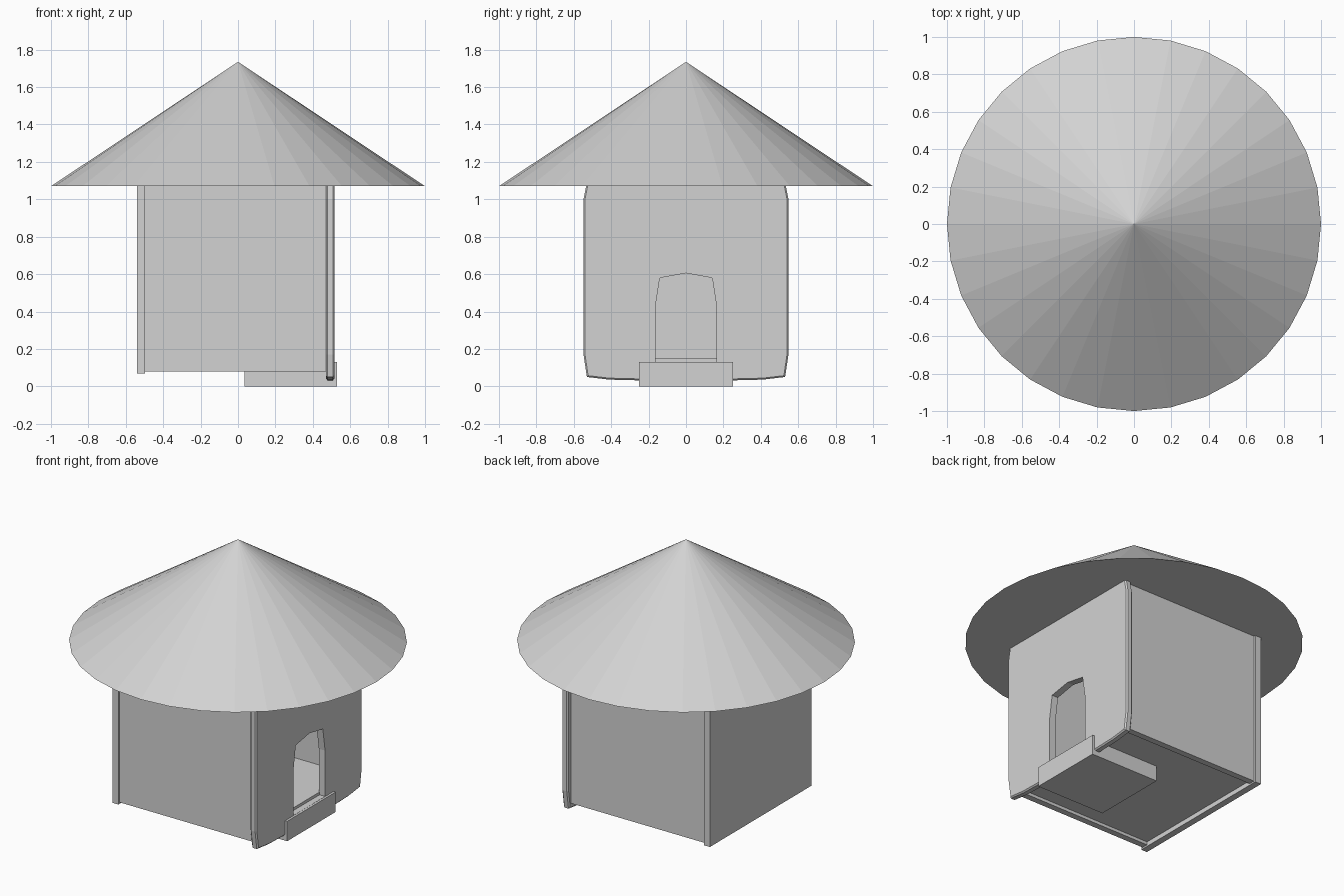
import bpy, bmesh
from mathutils import Matrix, Vector

default = bpy.data.objects.get("Cube")
if default:
    bpy.data.objects.remove(default, do_unlink=True)

GREY = (0.65, 0.65, 0.65, 1.0)
clay = bpy.data.materials.new("plain_grey")
clay.use_nodes = True
clay.diffuse_color = GREY
clay.node_tree.nodes["Principled BSDF"].inputs["Base Color"].default_value = GREY


def finish(name, bm):
    """Turn a bmesh into a flat grey object."""
    bmesh.ops.recalc_face_normals(bm, faces=bm.faces)
    mesh = bpy.data.meshes.new(name)
    bm.to_mesh(mesh)
    bm.free()
    obj = bpy.data.objects.new(name, mesh)
    obj.data.materials.append(clay)
    bpy.context.collection.objects.link(obj)
    return obj


def box(name, x, y, z):
    """Box spanning the given (low, high) ranges."""
    bm = bmesh.new()
    bmesh.ops.create_cube(bm, size=1)
    size = Vector([r[1] - r[0] for r in (x, y, z)])
    centre = Vector([(r[0] + r[1]) / 2 for r in (x, y, z)])
    bmesh.ops.transform(bm, verts=bm.verts,
                        matrix=Matrix.Translation(centre) @ Matrix.Diagonal(size).to_4x4())
    return finish(name, bm)


def slab(name, half, x0, x1, bevel=0):
    """Extrude along x a y-z outline, given as its +y half and mirrored."""
    outline = half + [(-y, z) for y, z in reversed(half) if y > 0]
    bm = bmesh.new()
    face = bm.faces.new([bm.verts.new((x0, y, z)) for y, z in outline])
    new = bmesh.ops.extrude_face_region(bm, geom=[face])["geom"]
    bmesh.ops.translate(bm, verts=[v for v in new if isinstance(v, bmesh.types.BMVert)],
                        vec=(x1 - x0, 0, 0))
    if bevel:
        rims = [e for e in bm.edges if abs(e.verts[0].co.x - e.verts[1].co.x) < 1e-5]
        bmesh.ops.bevel(bm, geom=rims, offset=bevel, segments=1, affect='EDGES')
    return finish(name, bm)


# Conical roof
EAVES, PEAK = 1.07, 1.735
bm = bmesh.new()
bmesh.ops.create_cone(bm, cap_ends=True, segments=32, radius1=1, radius2=0, depth=PEAK - EAVES)
bmesh.ops.translate(bm, verts=bm.verts, vec=(0, 0, (EAVES + PEAK) / 2))
finish("roof", bm)

# Plain walls and floor
TOP = 1.09
for name, side in (("front_wall", -1), ("back_wall", 1)):
    box(name, (-0.51, 0.48), sorted((side * 0.472, side * 0.513)), (0.08, TOP))
box("far_wall", (-0.54, -0.497), (-0.525, 0.525), (0.07, TOP))
box("floor", (-0.5, 0.475), (-0.475, 0.475), (0.1, 0.149))

# Entrance wall with softened corners and an arched doorway
entrance = slab("entrance_wall",
                [(0.25, 0.032), (0.41, 0.036), (0.53, 0.05), (0.548, 0.17),
                 (0.548, 1.0), (0.53, TOP)], 0.47, 0.515, bevel=0.008)
doorway = slab("doorway_cutter",
               [(0.163, 0.131), (0.163, 0.43), (0.14, 0.58), (0, 0.605)], 0.4, 0.6)
cut = entrance.modifiers.new("doorway", 'BOOLEAN')
cut.operation = 'DIFFERENCE'
cut.solver = 'EXACT'
cut.object = doorway
bpy.context.view_layer.objects.active = entrance
bpy.ops.object.modifier_apply(modifier=cut.name)
bpy.data.objects.remove(doorway, do_unlink=True)

# Doorstep
box("doorstep", (0.035, 0.53), (-0.25, 0.25), (0, 0.13))
